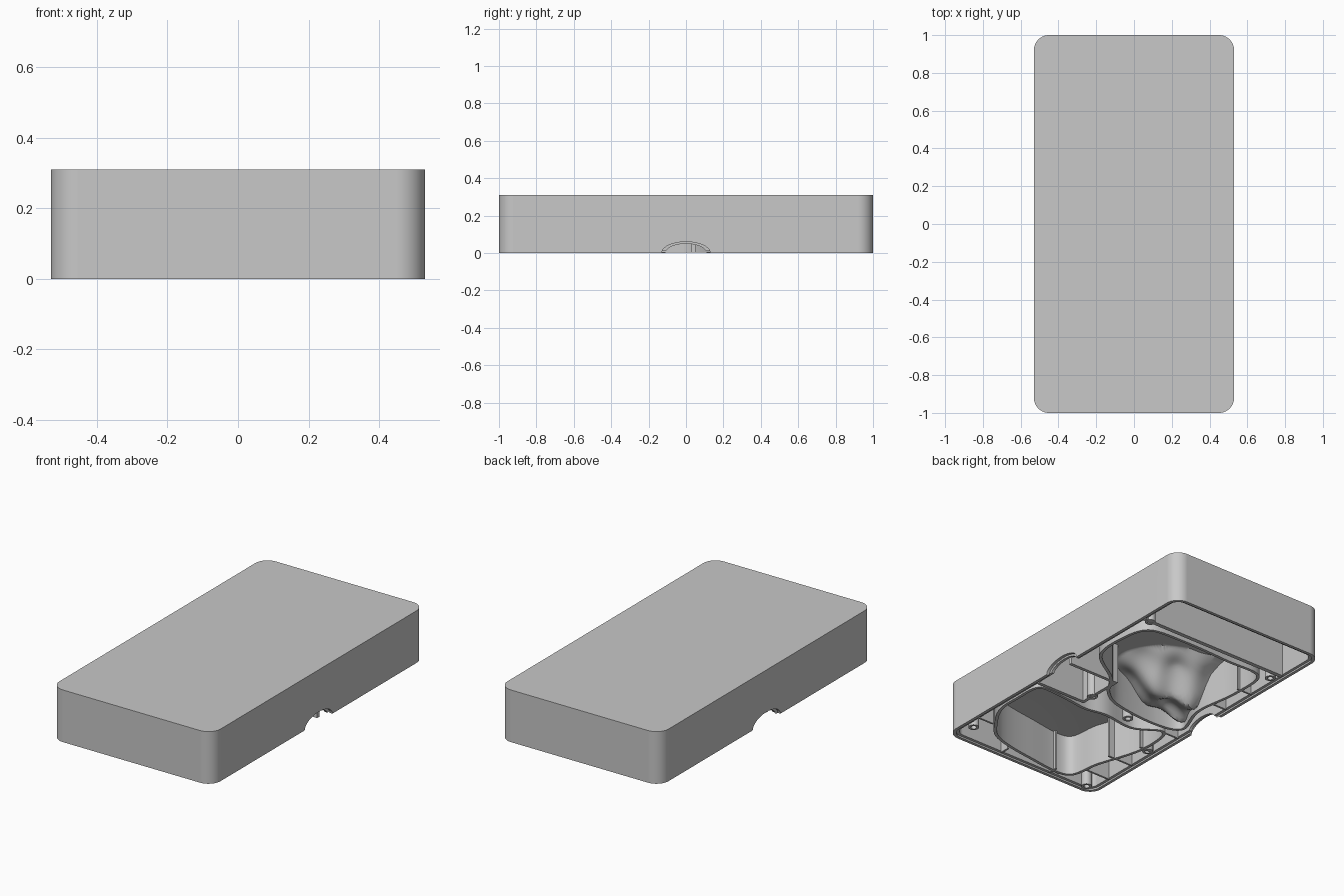
import bpy, bmesh, math
from mathutils import Vector

old = bpy.data.objects.get("Cube")
if old:
    bpy.data.objects.remove(old, do_unlink=True)

W, L, H = 0.53, 1.0, 0.31      # half width, half length, height
ROOF = 0.28                    # underside of the top plate

grey = bpy.data.materials.new("plain grey")
grey.use_nodes = True
grey.diffuse_color = (0.58, 0.58, 0.58, 1)
grey.node_tree.nodes["Principled BSDF"].inputs["Base Color"].default_value = grey.diffuse_color


def shade(ob, degrees):
    bpy.ops.object.select_all(action='DESELECT')
    ob.select_set(True)
    bpy.context.view_layer.objects.active = ob
    bpy.ops.object.shade_smooth_by_angle(angle=math.radians(degrees))


def finish(bm, name, smooth=True):
    bmesh.ops.recalc_face_normals(bm, faces=bm.faces)
    mesh = bpy.data.meshes.new(name)
    bm.to_mesh(mesh)
    bm.free()
    mesh.materials.append(grey)
    ob = bpy.data.objects.new(name, mesh)
    bpy.context.collection.objects.link(ob)
    if smooth:
        shade(ob, 35)
    return ob


def loft(name, rings, smooth=True, tip=None):
    """Skin equal rings; the ends are capped, or the last one meets a tip."""
    bm = bmesh.new()
    vs = [[bm.verts.new(p) for p in r] for r in rings]
    n = len(vs[0])
    for a, b in zip(vs, vs[1:]):
        for i in range(n):
            j = (i + 1) % n
            bm.faces.new((a[i], a[j], b[j], b[i]))
    bm.faces.new(vs[0])
    if tip is None:
        bm.faces.new(vs[-1])
    else:
        t = bm.verts.new(tip)
        for i in range(n):
            bm.faces.new((vs[-1][i], vs[-1][(i + 1) % n], t))
    return finish(bm, name, smooth)


def at(points, z):
    return [(p[0], p[1], z) for p in points]


def rounded_rect(hw, hl, r, steps=10):
    pts = []
    for k, (sx, sy) in enumerate([(1, 1), (-1, 1), (-1, -1), (1, -1)]):
        for i in range(steps + 1):
            a = math.pi / 2 * (k + i / steps)
            pts.append((sx * (hw - r) + r * math.cos(a), sy * (hl - r) + r * math.sin(a)))
    return pts


def prism(name, pts, z0, z1, smooth=True):
    return loft(name, [at(pts, z0), at(pts, z1)], smooth)


def box(name, x0, x1, y0, y1, z0=0.004, z1=ROOF + 0.01):
    return prism(name, [(x0, y0), (x1, y0), (x1, y1), (x0, y1)], z0, z1, False)


def cut(target, tool):
    m = target.modifiers.new(tool.name, 'BOOLEAN')
    m.operation = 'DIFFERENCE'
    m.solver = 'EXACT'
    m.object = tool
    bpy.context.view_layer.objects.active = target
    bpy.ops.object.modifier_apply(modifier=m.name)
    bpy.data.objects.remove(tool, do_unlink=True)


# Outer tray: hollow below, with a stepped rim
tray = prism("outer_tray", rounded_rect(W, L, 0.08), 0, H)
cut(tray, prism("hollow", rounded_rect(W - 0.035, L - 0.035, 0.05), -0.1, ROOF))
cut(tray, prism("rim_step", rounded_rect(W - 0.018, L - 0.018, 0.065), -0.1, 0.01))


# Arched side notches, wider on the outside than on the inside
def arch(name, x0, x1, half, rise):
    ring = [(half * math.cos(2 * math.pi * i / 48), rise * math.sin(2 * math.pi * i / 48))
            for i in range(48)]
    return loft(name, [[(x, y, z) for y, z in ring] for x in (x0, x1)])


for s in (1, -1):
    cut(tray, arch("notch_outer", s * (W - 0.018), s * (W + 0.1), 0.13, 0.06))
    cut(tray, arch("notch_inner", s * (W - 0.1), s * (W + 0.1), 0.11, 0.05))
shade(tray, 30)
flat = tray.modifiers.new("even_shading", 'WEIGHTED_NORMAL')
flat.keep_sharp = True


# Moulded cavities: a thin curved wall with a sculpted ceiling
def smooth_loop(ctrl, sub=8):
    out, n = [], len(ctrl)
    for i in range(n):
        p0, p1, p2, p3 = (Vector(ctrl[(i + k - 1) % n]) for k in range(4))
        for k in range(sub):
            t = k / sub
            out.append(0.5 * (2 * p1 + (p2 - p0) * t + (2 * p0 - 5 * p1 + 4 * p2 - p3) * t * t
                              + (3 * p1 - p0 - 3 * p2 + p3) * t ** 3))
    return out


def inset(pts, d):
    n, out = len(pts), []
    for i, p in enumerate(pts):
        t = (pts[(i + 1) % n] - pts[i - 1]).normalized()
        out.append(p + Vector((-t.y, t.x)) * d)
    return out


def cavity(name, ctrl, centre, height, layers=28):
    outer = smooth_loop(ctrl)
    inner = inset(outer, 0.018)
    c = Vector(centre)
    rings = [at(outer, ROOF + 0.01), at(outer, 0.003), at(inner, 0.003)]
    for k in range(layers):
        pts = [c + (p - c) * (1 - k / layers) for p in inner]
        rings.append([(p.x, p.y, height(p.x, p.y)) for p in pts])
    return loft(name, rings, True, (c.x, c.y, height(c.x, c.y)))


def draped(x, y):
    # a folded mound hanging from the ceiling beside the -x notch
    d = math.hypot((x + 0.34) / 0.42, (y - 0.0) / 0.3)
    folds = math.sin(16 * x + 7 * y) * math.sin(19 * y - 9 * x)
    drop = max(0, 1 - d)
    return 0.25 - 0.2 * min(1, 1.5 * drop) + 0.04 * folds * min(1, 3 * drop)


def vaulted(x, y):
    return 0.235 + 0.03 * math.cos(3 * x) * math.cos(3 * (y + 0.6))


cavity("sculpted_cavity",
       [(0.47, 0.44), (0.41, 0.62), (0.18, 0.65), (-0.15, 0.64), (-0.4, 0.62), (-0.43, 0.38),
        (-0.4, 0.1), (-0.46, -0.12), (-0.3, -0.18), (0, -0.15), (0.14, -0.07), (0.23, 0.06),
        (0.44, 0.22)],
       (0, 0.25), draped)
cavity("vaulted_cavity",
       [(0.48, -0.6), (0.49, -0.45), (0.47, -0.27), (0.3, -0.26), (0.12, -0.28), (-0.02, -0.26),
        (-0.22, -0.28), (-0.37, -0.2), (-0.43, -0.26), (-0.43, -0.46), (-0.35, -0.72),
        (-0.29, -0.93), (0, -0.92), (0.28, -0.86), (0.4, -0.74)],
       (0.05, -0.56), vaulted)

# End pocket wall and the square cell beside the +x notch
IN = W - 0.03
box("end_pocket_wall", -IN, IN, 0.68, 0.705)
box("cell_inner_wall", 0.16, 0.18, -0.25, 0.05)
for y in (-0.25, 0.03):
    box("cell_side_wall", 0.16, IN, y, y + 0.02)

# Ribs joining the cavities to the outer walls
for y in (-0.82, -0.62, -0.43, -0.22, 0.2, 0.42):
    box("long_side_rib", -IN, -0.4 if y > -0.6 else -0.33, y, y + 0.012)
box("corner_rib", 0.4, IN, -0.76, -0.748)
for x in (-0.2, 0.15):
    box("end_rib", x, x + 0.012, -0.97, -0.91)


# Screw bosses with blind holes
def boss(x, y, r=0.03):
    def circle(rad, z):
        return [(x + rad * math.cos(2 * math.pi * i / 24),
                 y + rad * math.sin(2 * math.pi * i / 24), z) for i in range(24)]
    loft("screw_boss", [circle(r, ROOF + 0.01), circle(r, 0.002),
                        circle(r * 0.55, 0.002), circle(r * 0.55, 0.15)])


for x, y in [(0.46, 0.69), (-0.46, 0.64), (0.46, -0.85), (-0.45, -0.95),
             (-0.46, -0.43), (-0.14, -0.22), (0.17, -0.16)]:
    boss(x, y)
